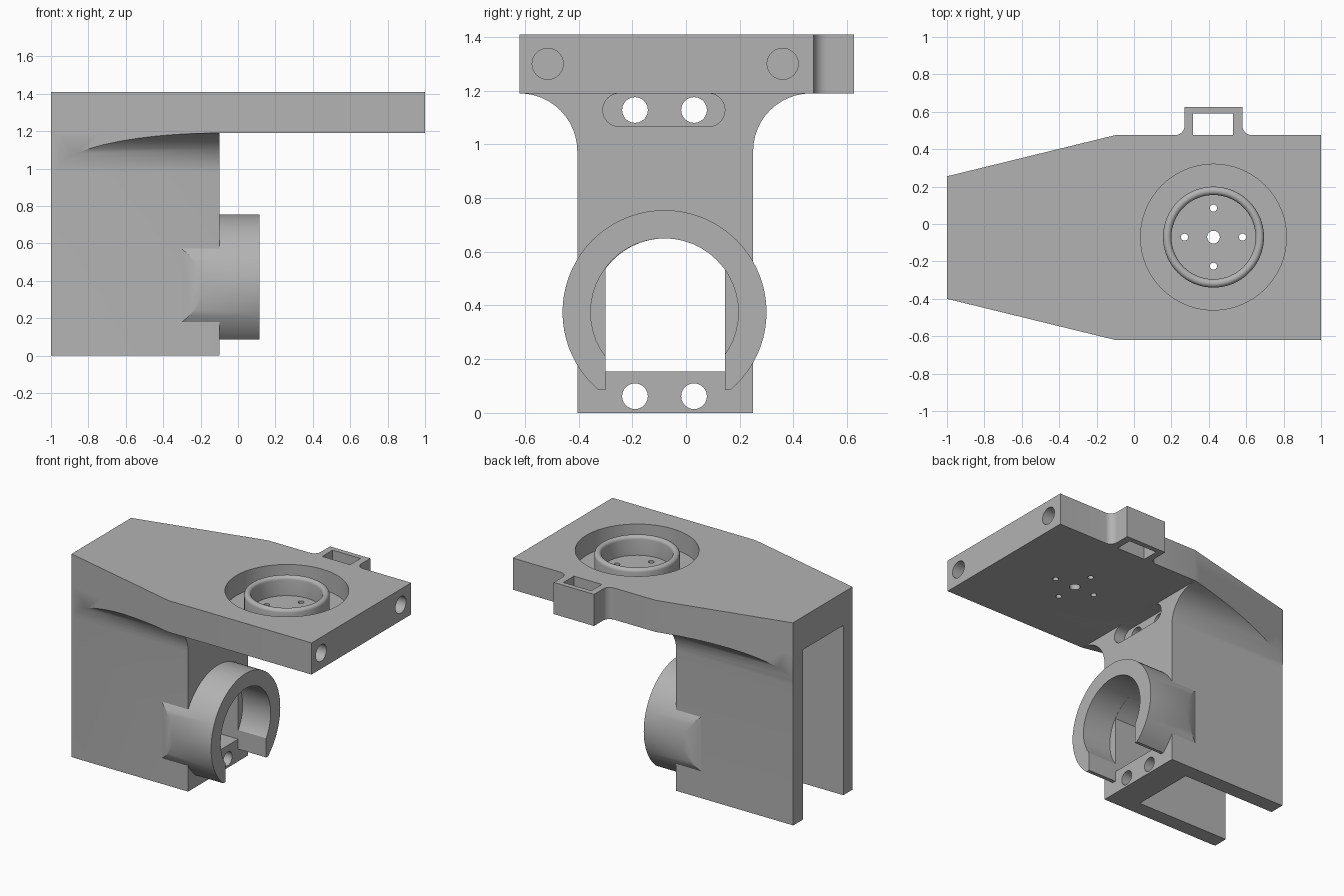
import bpy, bmesh
from math import sin, cos, pi, tau

if "Cube" in bpy.data.objects:
    bpy.data.objects.remove(bpy.data.objects["Cube"])

grey = bpy.data.materials.new("plain_grey")
grey.use_nodes = True
COLOUR = (0.45, 0.45, 0.45, 1)
grey.diffuse_color = COLOUR
grey.node_tree.nodes["Principled BSDF"].inputs["Base Color"].default_value = COLOUR


def finish(bm, name):
    bmesh.ops.recalc_face_normals(bm, faces=bm.faces)
    mesh = bpy.data.meshes.new(name)
    bm.to_mesh(mesh)
    bm.free()
    mesh.materials.append(grey)
    ob = bpy.data.objects.new(name, mesh)
    bpy.context.collection.objects.link(ob)
    return ob


def prism(name, pts, axis, lo, hi):
    """Extrude a 2D outline: (y, z) along x, or (x, y) along z."""
    place = (lambda a, b, h: (h, a, b)) if axis == "x" else (lambda a, b, h: (a, b, h))
    bm = bmesh.new()
    rows = [[bm.verts.new(place(a, b, h)) for a, b in pts] for h in (lo, hi)]
    bm.faces.new(rows[0])
    bm.faces.new(rows[1])
    n = len(pts)
    for i in range(n):
        j = (i + 1) % n
        bm.faces.new((rows[0][i], rows[0][j], rows[1][j], rows[1][i]))
    return finish(bm, name)


def arc(cx, cy, r, start, end, steps=12):
    return [(cx + r * cos(start + (end - start) * i / steps),
             cy + r * sin(start + (end - start) * i / steps)) for i in range(steps + 1)]


def rect(a0, b0, a1, b1):
    return [(a0, b0), (a1, b0), (a1, b1), (a0, b1)]


def rod(axis, ca, cb, r, lo, hi, n=48):
    return prism("cutter", arc(ca, cb, r, 0, tau, n)[:-1], axis, lo, hi)


def lathe(name, profile, cx, cy, n=64):
    bm = bmesh.new()
    vs = [bm.verts.new((cx + r, cy, z)) for r, z in profile]
    es = [bm.edges.new(p) for p in zip(vs, vs[1:])]
    bmesh.ops.spin(bm, geom=vs + es, cent=(cx, cy, 0), axis=(0, 0, 1),
                   angle=tau, steps=n, use_duplicate=False)
    bmesh.ops.remove_doubles(bm, verts=bm.verts, dist=1e-4)
    return finish(bm, name)


def combine(ob, other, mode="DIFFERENCE"):
    mod = ob.modifiers.new("combine", "BOOLEAN")
    mod.operation, mod.solver, mod.object = mode, "EXACT", other
    bpy.context.view_layer.objects.active = ob
    bpy.ops.object.modifier_apply(modifier=mod.name)
    bpy.data.objects.remove(other)


MID = -0.08                       # centre line of the pipe clamp in y
SLOT = (-0.30, 0.145)             # inner faces of the two side walls
TOP, UNDER, FRONT = 1.41, 1.19, -0.1

# Plate outline: tapered rear, with a filleted loop on the back edge
taper = [(-1, 0.255), (-1, -0.4), (FRONT, -0.62)]
loop = (arc(0.63, 0.525, 0.05, -pi / 2, -pi, 8) + [(0.58, 0.625), (0.27, 0.625)]
        + arc(0.22, 0.525, 0.05, 0, -pi / 2, 8))
plate_outline = taper + [(1, -0.62), (1, 0.475)] + loop + [(FRONT, 0.475)]

# Saddle body with flared top, trimmed to the plate taper
flare = 0.215
profile = ([(-0.405, 0), (0.25, 0)]
           + arc(0.25 + flare, UNDER - flare, flare, pi, pi / 2)
           + [(0.25 + flare, 1.3), (-0.405 - flare, 1.3)]
           + arc(-0.405 - flare, UNDER - flare, flare, pi / 2, 0))
bracket = prism("mounting_bracket", profile, "x", -1, FRONT)
combine(bracket, prism("trim", taper + [(FRONT, 0.475)], "z", -0.1, 1.3), "INTERSECT")

# Slot between the walls, and the pipe opening through the front wall
combine(bracket, prism("slot", rect(-1.2, SLOT[0], -0.3, SLOT[1]), "z", -0.1, 1.18))
dx = (SLOT[1] - SLOT[0]) / 2
MIDZ, R_IN, R_OUT = 0.375, 0.275, 0.38
a = 0.94
opening = [(SLOT[0], 0.155), (SLOT[1], 0.155)] + arc(MID + 0.0025, MIDZ, R_IN, pi / 2 - a, pi / 2 + a, 16)
combine(bracket, prism("opening", opening, "x", -0.5, 0))

# Plate joined to the body
combine(bracket, prism("plate", plate_outline, "z", UNDER, TOP), "UNION")
combine(bracket, prism("loop_hole", rect(0.315, 0.475, 0.53, 0.59), "z", 1, 1.6))

# Screw holes in the front wall, and the rounded recess round the upper pair
for y in (-0.19, 0.03):
    for z in (0.062, 1.128):
        combine(bracket, rod("x", y, z, 0.048, -0.5, 0, 24))
r = 0.062
recess = (arc(SLOT[1] - r, UNDER - r, r, -pi / 2, pi / 2)
          + arc(SLOT[0] - 0.01 + r, UNDER - r, r, pi / 2, 3 * pi / 2))
combine(bracket, prism("recess", recess, "x", FRONT - 0.08, 0))

# Blind holes in the end of the plate
for y in (-0.515, 0.36):
    combine(bracket, rod("x", y, 1.3, 0.058, 0.55, 1.2, 32))

# Round groove with a raised, rounded rim around the motor seat
CX, CY, FLOOR = 0.425, -0.07, 1.27
rim = [(x, z) for x, z in reversed(arc(0.2475, 1.38, 0.0225, 0, pi, 8))]
seat = [(0, FLOOR), (0.225, FLOOR)] + rim + [(0.27, FLOOR), (0.39, FLOOR), (0.39, 1.5), (0, 1.5)]
combine(bracket, lathe("seat", seat, CX, CY))
combine(bracket, rod("z", CX, CY, 0.034, 1, 1.5, 24))
for i in range(4):
    t = i * pi / 2
    combine(bracket, rod("z", CX + 0.155 * cos(t), CY + 0.155 * sin(t), 0.019, 1, 1.5, 16))

# Open pipe ring whose sides run back along the walls and taper off
half = [(-0.3, 0.32), (-0.3, 0.326), (-0.18, R_OUT), (-0.15, 0.4), (0.115, 0.4)]
ring_plan = ([(FRONT, 0.32)] + half + [(x, -y) for x, y in reversed(half)] + [(FRONT, -0.32)])
ring = prism("pipe_ring", [(x, y + MID) for x, y in ring_plan], "z", 0.085, 1)
combine(ring, rod("x", MID, MIDZ, R_OUT, -0.5, 0.5, 72), "INTERSECT")
combine(ring, rod("x", MID, MIDZ, R_IN, -0.5, 0.5))
combine(ring, prism("gap", rect(-0.5, SLOT[0], 0.5, SLOT[1]), "z", 0, MIDZ))

# Smooth curved faces, keep edges crisp
for ob in (bracket, ring):
    bpy.ops.object.select_all(action="DESELECT")
    ob.select_set(True)
    bpy.context.view_layer.objects.active = ob
    bpy.ops.object.shade_smooth_by_angle(angle=pi / 6)
